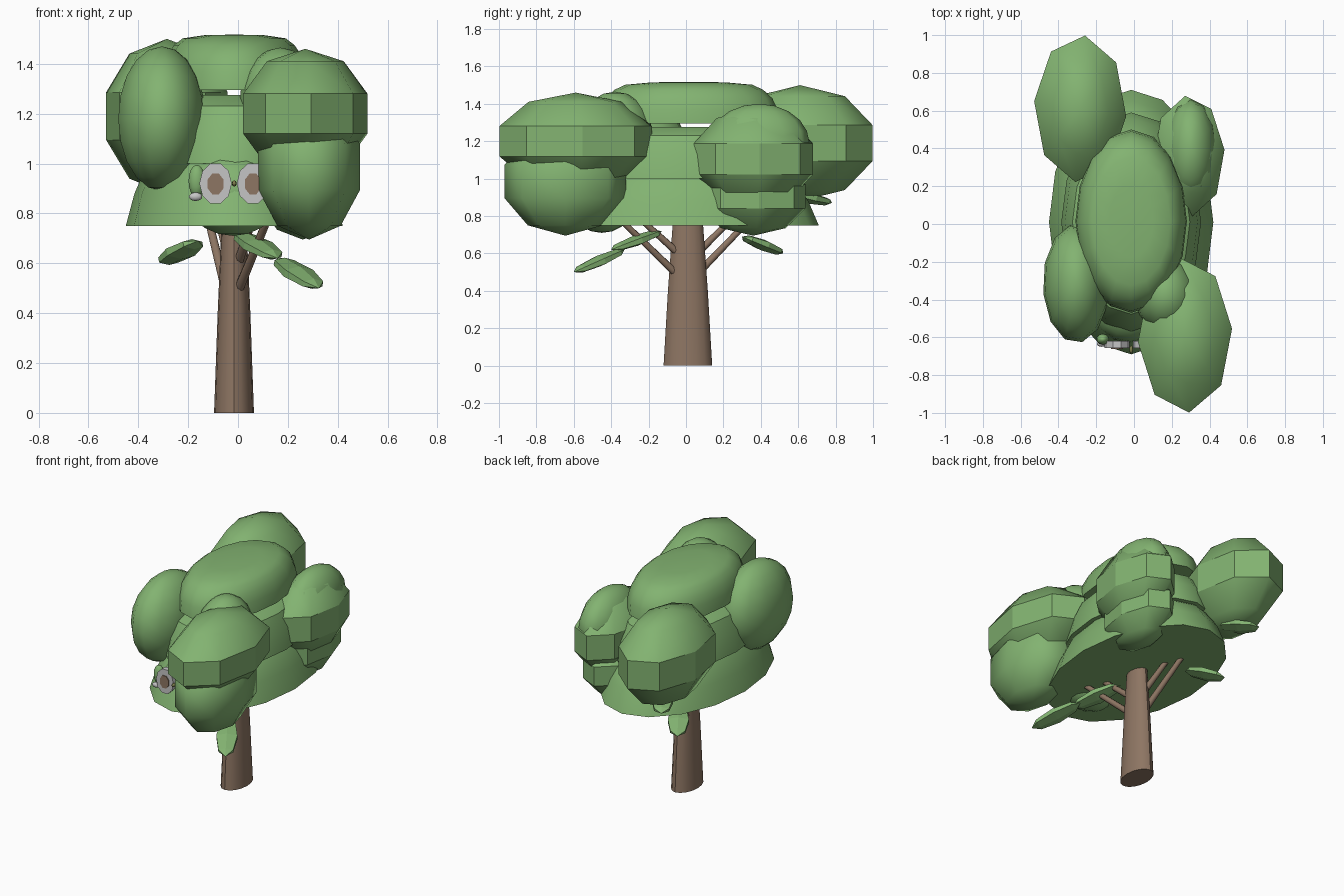
import bpy, bmesh, math
from mathutils import Vector, Matrix

if "Cube" in bpy.data.objects:
    bpy.data.objects.remove(bpy.data.objects["Cube"])


def material(name, rgb):
    m = bpy.data.materials.new(name)
    m.diffuse_color = (*rgb, 1)
    m.use_nodes = True
    m.node_tree.nodes["Principled BSDF"].inputs["Base Color"].default_value = m.diffuse_color
    return m


GREEN = material("leaf green", (0.225, 0.45, 0.165))
BROWN = material("bark brown", (0.27, 0.18, 0.125))
GREY = material("eye grey", (0.56, 0.56, 0.56))
OLIVE = material("beak olive", (0.22, 0.22, 0.08))


def make(name, bm, mat, smooth=True, angle=None):
    bmesh.ops.recalc_face_normals(bm, faces=bm.faces)
    me = bpy.data.meshes.new(name)
    bm.to_mesh(me)
    bm.free()
    me.materials.append(mat)
    ob = bpy.data.objects.new(name, me)
    bpy.context.collection.objects.link(ob)
    if smooth:
        for p in me.polygons:
            p.use_smooth = True
    if angle:
        bpy.context.view_layer.objects.active = ob
        ob.select_set(True)
        bpy.ops.object.shade_smooth_by_angle(angle=math.radians(angle))
        ob.select_set(False)
    return ob


def lathe(name, mat, centre, rx, ry, profile, segs, angle=35):
    """Stack of elliptical rings given as (z, scale), closed at both ends."""
    bm = bmesh.new()
    rings = []
    for z, s in profile:
        rings.append([bm.verts.new((centre[0] + rx * s * math.cos(2 * math.pi * i / segs),
                                    centre[1] + ry * s * math.sin(2 * math.pi * i / segs), z))
                      for i in range(segs)])
    for a, b in zip(rings, rings[1:]):
        for i in range(segs):
            j = (i + 1) % segs
            bm.faces.new((a[i], a[j], b[j], b[i]))
    bm.faces.new(rings[0])
    bm.faces.new(rings[-1])
    return make(name, bm, mat, angle=angle)


def blob(name, centre, radii, segs=8, rings=5, turn=0, band=False, mat=GREEN):
    """Stretched sphere; band keeps the upright middle faces flat."""
    bm = bmesh.new()
    bmesh.ops.create_uvsphere(bm, u_segments=segs, v_segments=rings, radius=1)
    grow = 1 / math.sin(math.radians(72)) if rings == 5 else 1
    bm.transform(Matrix.Translation(centre)
                 @ Matrix.Diagonal((radii[0] * grow, radii[1] * grow, radii[2], 1))
                 @ Matrix.Rotation(math.radians(turn), 4, 'Z'))
    ob = make(name, bm, mat)
    if band:
        for p in ob.data.polygons:
            if abs(p.center.z - centre[2]) < 0.1 * radii[2]:
                p.use_smooth = False
    return ob


def rod(name, a, b, r, segs=8):
    a, b = Vector(a), Vector(b)
    bm = bmesh.new()
    bmesh.ops.create_cone(bm, cap_ends=True, segments=segs, radius1=r, radius2=r * 0.8,
                          depth=(b - a).length)
    bm.transform(Matrix.Translation((a + b) / 2) @ (b - a).to_track_quat('Z', 'Y').to_matrix().to_4x4())
    return make(name, bm, BROWN, angle=50)


def leaf(name, a, b):
    """Thin faceted leaf pointing from a to b."""
    a, b = Vector(a), Vector(b)
    bm = bmesh.new()
    bmesh.ops.create_uvsphere(bm, u_segments=6, v_segments=4, radius=1)
    bm.transform(Matrix.Translation((a + b) / 2)
                 @ (b - a).to_track_quat('Z', 'Y').to_matrix().to_4x4()
                 @ Matrix.Diagonal((0.075, 0.03, (b - a).length / 2, 1)))
    return make(name, bm, GREEN, smooth=False)


def disc(name, mat, x, z, rx, rz, y0, y1, segs=8):
    """Elliptical plate facing the front."""
    bm = bmesh.new()
    bmesh.ops.create_cone(bm, cap_ends=True, segments=segs, radius1=1, radius2=1, depth=1)
    bm.transform(Matrix.Translation((x, (y0 + y1) / 2, z))
                 @ Matrix.Diagonal((rx, abs(y1 - y0), rz, 1))
                 @ Matrix.Rotation(math.pi / 2, 4, 'X')
                 @ Matrix.Rotation(math.pi / segs, 4, 'Z'))
    return make(name, bm, mat, smooth=False)


# Trunk and branches
lathe("trunk", BROWN, (-0.016, 0.01), 0.08, 0.13, [(0, 1), (0.4, 0.82), (0.8, 0.6)], 16)
for i, (a, b) in enumerate([((0.0, -0.05, 0.49), (0.12, -0.35, 0.78)),
                            ((0.0, -0.04, 0.6), (0.06, -0.24, 0.78)),
                            ((-0.05, 0.07, 0.5), (-0.12, 0.34, 0.78)),
                            ((-0.03, 0.06, 0.6), (-0.08, 0.24, 0.78))]):
    rod(f"branch_{i + 1}", a, b, 0.02)

# Core foliage layers
lathe("foliage_skirt", GREEN, (-0.015, 0.01), 0.435, 0.7,
      [(0.75, 1), (0.88, 0.92), (0.98, 0.82), (1.025, 0.74)], 16)
lathe("foliage_middle", GREEN, (-0.015, 0.01), 0.37, 0.58,
      [(1.0, 1), (1.13, 0.95), (1.23, 0.84), (1.275, 0.65)], 16)
lathe("foliage_cap", GREEN, (-0.015, 0.015), 0.295, 0.485,
      [(1.295, 1), (1.37, 0.98), (1.43, 0.92), (1.475, 0.82), (1.502, 0.7), (1.515, 0.4), (1.517, 0.02)], 16, 50)

# Large foliage clumps around the core
blob("clump_front_right_upper", (0.27, -0.59, 1.20), (0.25, 0.41, 0.26), turn=5, band=True)
blob("clump_back_left", (-0.285, 0.61, 1.19), (0.245, 0.39, 0.31), turn=-6, band=True)
blob("clump_front_right_lower", (0.285, -0.645, 0.985), (0.205, 0.325, 0.29))
blob("clump_front_left", (-0.305, -0.315, 1.18), (0.178, 0.315, 0.29), 12, 10, 10)
blob("clump_front_inner", (0.17, -0.38, 1.24), (0.165, 0.2, 0.225), 12, 10)
blob("clump_back_right_top", (0.3, 0.39, 1.19), (0.14, 0.27, 0.21), 12, 10)
blob("clump_back_right_middle", (0.29, 0.36, 1.105), (0.19, 0.32, 0.27), turn=6, band=True)
blob("clump_back_right_bottom", (0.26, 0.36, 0.905), (0.17, 0.28, 0.21), turn=6, band=True)

# Loose leaves
for i, (a, b) in enumerate([((0.16, -0.33, 0.62), (0.325, -0.60, 0.50)),
                            ((0.0, -0.13, 0.72), (0.16, -0.40, 0.62)),
                            ((-0.16, 0.30, 0.69), (-0.30, 0.52, 0.60)),
                            ((-0.22, 0.55, 0.92), (-0.36, 0.78, 0.87))]):
    leaf(f"loose_leaf_{i + 1}", a, b)

# Face: mound, eyes, beak and small side feathers
blob("face_mound", (-0.02, -0.45, 0.88), (0.2, 0.18, 0.17), 14, 10)
for side, x in (("left", -0.09), ("right", 0.06)):
    disc(f"eye_{side}", GREY, x, 0.92, 0.065, 0.085, -0.62, -0.656, 10)
    disc(f"iris_{side}", BROWN, x, 0.918, 0.035, 0.045, -0.655, -0.662)
blob("beak", (-0.015, -0.665, 0.92), (0.01, 0.022, 0.012), 8, 6, mat=OLIVE)
blob("side_feather", (-0.165, -0.61, 0.93), (0.035, 0.03, 0.065), 10, 8)
blob("side_tuft", (-0.17, -0.635, 0.867), (0.028, 0.015, 0.017), 10, 8, mat=GREY)
